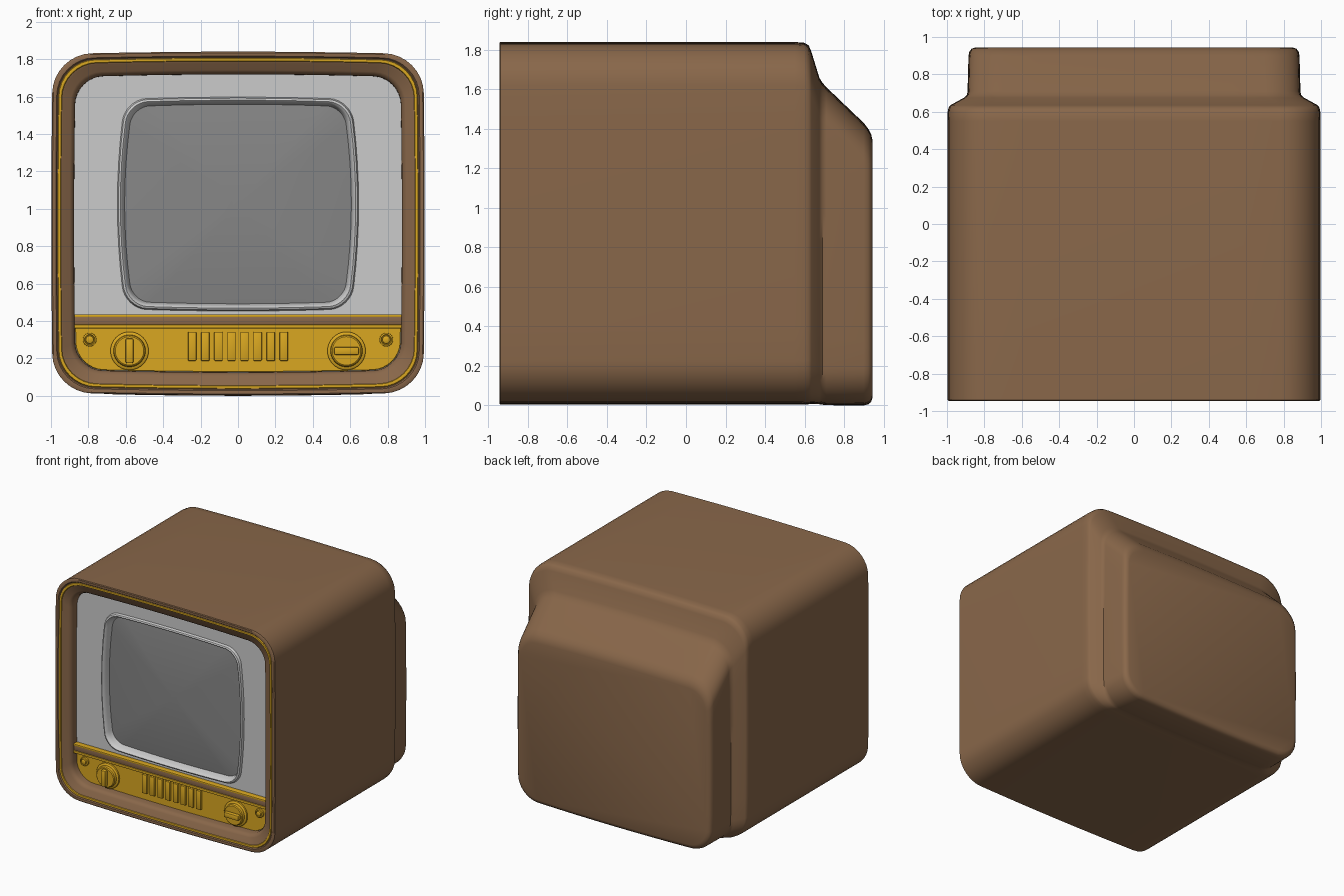
import bpy, bmesh, math

if "Cube" in bpy.data.objects:
    bpy.data.objects.remove(bpy.data.objects["Cube"])


def material(name, rgb):
    m = bpy.data.materials.new(name)
    m.diffuse_color = (*rgb, 1)
    m.use_nodes = True
    m.node_tree.nodes["Principled BSDF"].inputs["Base Color"].default_value = m.diffuse_color
    return m


BROWN = material("brown_wood", (0.25, 0.136, 0.068))
GOLD = material("gold", (0.70, 0.39, 0.015))
GLASS = material("dark_glass", (0.24, 0.24, 0.24))


def rrect(y, hw, z0, z1, r, bx=0.008, bz=0.014):
    """Rounded rectangle in the xz plane with slightly bulging sides."""
    hh, zc = (z1 - z0) / 2, (z0 + z1) / 2
    pts = []
    for q, (sx, sz) in enumerate([(1, 1), (-1, 1), (-1, -1), (1, -1)]):
        for i in range(9):
            a = math.pi / 2 * (q + i / 8)
            pts.append((sx * (hw - r) + r * math.cos(a), sz * (hh - r) + r * math.sin(a)))
        # points along the straight side to the next corner
        nx, nz = [(-1, 1), (-1, -1), (1, -1), (1, 1)][q]
        a = math.pi / 2 * (q + 1)
        end = (nx * (hw - r) + r * math.cos(a), nz * (hh - r) + r * math.sin(a))
        s = pts[-1]
        pts += [(s[0] + (end[0] - s[0]) * t / 8, s[1] + (end[1] - s[1]) * t / 8) for t in range(1, 8)]
    return [(x - bx * x / hw * (z / hh) ** 2, y, zc + z - bz * z / hh * (x / hw) ** 2) for x, z in pts]


def circle(y, r, cx, cz, n=40):
    return [(cx + r * math.cos(2 * math.pi * i / n), y, cz + r * math.sin(2 * math.pi * i / n)) for i in range(n)]


def finish(name, bm, mat, angle=40):
    me = bpy.data.meshes.new(name)
    bm.to_mesh(me)
    bm.free()
    ob = bpy.data.objects.new(name, me)
    bpy.context.collection.objects.link(ob)
    if mat:
        me.materials.append(mat)
    bpy.ops.object.select_all(action='DESELECT')
    ob.select_set(True)
    bpy.context.view_layer.objects.active = ob
    bpy.ops.object.shade_smooth_by_angle(angle=math.radians(angle))
    return ob


def loft(name, loops, mat, front=False, back=False, cut_z=None, angle=40):
    """Skin loops ordered from the inner front to the outer back."""
    bm = bmesh.new()
    rows = [[bm.verts.new(p) for p in lp] for lp in loops]
    n = len(rows[0])
    for a, b in zip(rows, rows[1:]):
        for i in range(n):
            j = (i + 1) % n
            bm.faces.new((a[i], b[i], b[j], a[j]))
    if front:
        bm.faces.new(rows[0])
    if back:
        bm.faces.new(rows[-1][::-1])
    if cut_z is not None:
        bmesh.ops.bisect_plane(bm, geom=bm.verts[:] + bm.edges[:] + bm.faces[:],
                               plane_co=(0, 0, cut_z), plane_no=(0, 0, 1), clear_outer=True)
    return finish(name, bm, mat, angle)


def box(name, x, y, z, mat, bevel=0.004):
    bm = bmesh.new()
    bmesh.ops.create_cube(bm, size=1)
    for v in bm.verts:
        v.co = [(r[0] + r[1]) / 2 + c * (r[1] - r[0]) for r, c in zip((x, y, z), v.co)]
    bmesh.ops.bevel(bm, geom=bm.edges[:], offset=bevel, segments=2, affect='EDGES', profile=0.5)
    return finish(name, bm, mat)


def frame(y, inset):
    return rrect(y, 0.998 - inset, 0.004 + inset, 1.84 - inset, 0.21 - 0.5 * inset)


# Cabinet: recessed opening, front lip, body, stepped and sloping rear housing
rear = [(0.55, 0.998, 0.004, 1.84, 0.21), (0.60, 0.996, 0.005, 1.836, 0.21),
        (0.622, 0.992, 0.006, 1.822, 0.21), (0.635, 0.982, 0.007, 1.79, 0.205),
        (0.675, 0.91, 0.006, 1.66, 0.18), (0.69, 0.893, 0.004, 1.635, 0.18),
        (0.71, 0.89, 0.001, 1.612, 0.18), (0.90, 0.885, 0.0, 1.43, 0.18),
        (0.922, 0.88, 0.005, 1.402, 0.18), (0.937, 0.868, 0.017, 1.375, 0.17),
        (0.945, 0.845, 0.04, 1.34, 0.15)]
front = [(-0.82, 0.122), (-0.885, 0.121), (-0.905, 0.113), (-0.918, 0.098), (-0.93, 0.06),
         (-0.936, 0.052), (-0.936, 0.03), (-0.944, 0.024), (-0.945, 0.006), (-0.94, 0.0)]
loft("cabinet", [frame(*f) for f in front] + [rrect(*r) for r in rear], BROWN, back=True)

# Gold trim ring set into the front lip
loft("front_trim", [frame(-0.932, 0.053), frame(-0.943, 0.049), frame(-0.945, 0.043),
                    frame(-0.943, 0.036), frame(-0.932, 0.032)], GOLD)


# Grey fascia with raised screen bezel
def screen(y, inset):
    return rrect(y, 0.645 - inset, 0.453 + inset, 1.597 - inset, 0.12 - 0.6 * inset, 0.042, 0.012)


loft("fascia", [screen(-0.795, 0.04), screen(-0.835, 0.032), screen(-0.857, 0.024), screen(-0.864, 0.016),
                screen(-0.859, 0.006), screen(-0.84, 0.0), frame(-0.84, 0.12)], None)

# Domed screen glass
domes = [(t, -0.80 - 0.035 * (1 - t * t)) for t in (0.05, 0.2, 0.4, 0.6, 0.8, 0.92, 1)]
edge = screen(0, 0.032)
loft("screen_glass", [[(x * t, y, 1.025 + (z - 1.025) * t) for x, _, z in edge] for t, y in domes],
     GLASS, front=True)

# Gold control panel with rounded lower corners
loft("control_panel", [frame(-0.848, 0.126), frame(-0.83, 0.12)], GOLD, front=True, cut_z=0.37)

# Divider bar between screen and controls
box("divider_top", (-0.876, 0.876), (-0.885, -0.83), (0.42, 0.435), GOLD)
box("divider_bar", (-0.876, 0.876), (-0.878, -0.83), (0.378, 0.422), BROWN)
box("divider_bottom", (-0.876, 0.876), (-0.885, -0.83), (0.36, 0.38), GOLD)

# Speaker grille ribs
for i in range(8):
    x = -0.245 + i * 0.07
    box(f"grille_rib_{i + 1}", (x - 0.022, x + 0.022), (-0.866, -0.84), (0.187, 0.342), GOLD)

# Tuning knobs with grip bars, and small outer buttons
for side, s in (("left", -1), ("right", 1)):
    kx, kz = s * 0.58, 0.24
    prof = [(-0.893, 0.06), (-0.893, 0.076), (-0.887, 0.083), (-0.868, 0.086),
            (-0.866, 0.097), (-0.861, 0.102), (-0.84, 0.102)]
    loft(f"{side}_knob", [circle(y, r, kx, kz) for y, r in prof], GOLD, front=True)
    w, h = (0.021, 0.066) if s < 0 else (0.066, 0.021)
    box(f"{side}_knob_grip", (kx - w, kx + w), (-0.922, -0.885), (kz - h, kz + h), GOLD, 0.008)
    prof = [(-0.872, 0.012), (-0.868, 0.02), (-0.858, 0.022), (-0.858, 0.025),
            (-0.865, 0.028), (-0.862, 0.036), (-0.84, 0.037)]
    loft(f"{side}_button", [circle(y, r, s * 0.793, 0.3, 24) for y, r in prof], GOLD, front=True)
